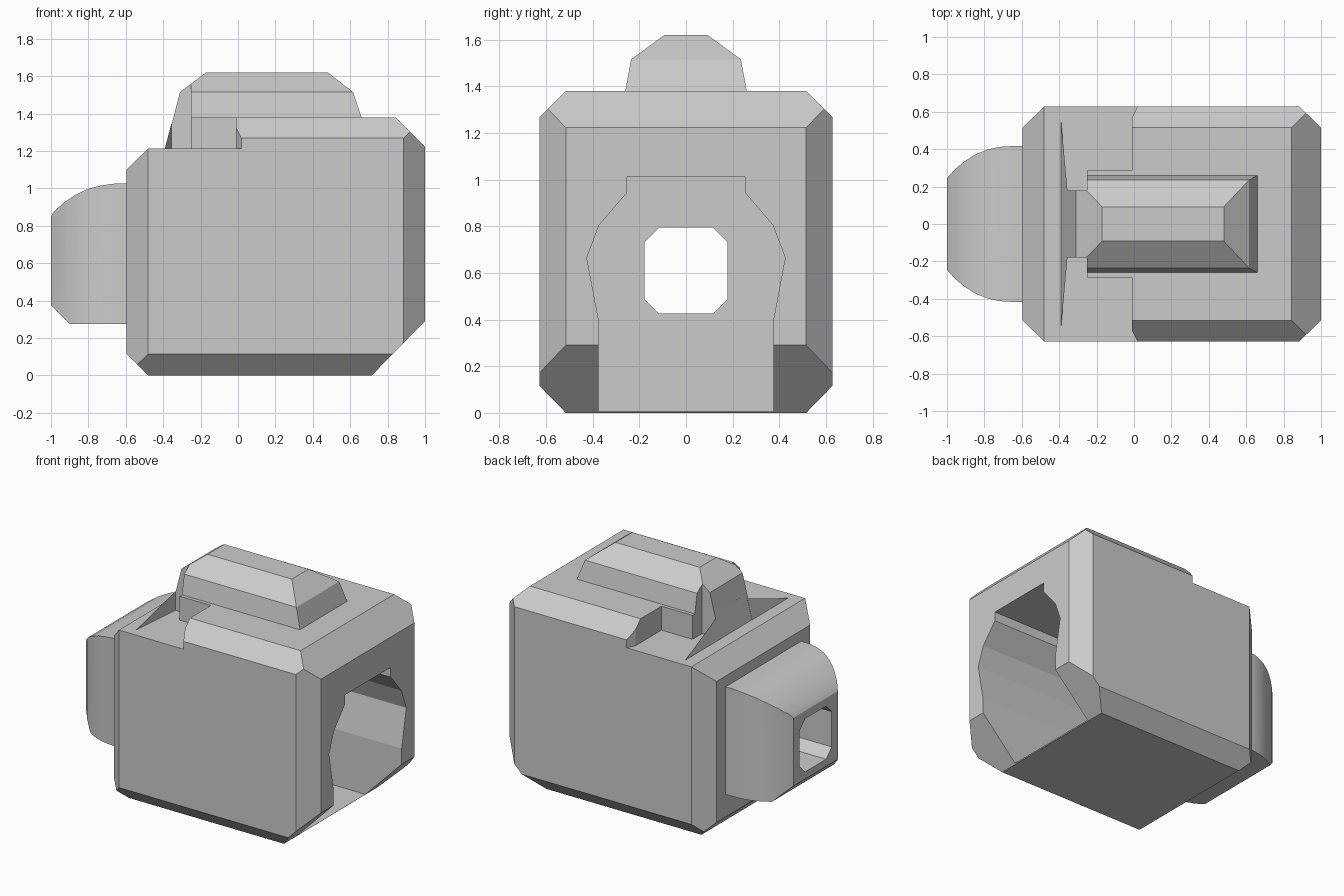
import bpy, bmesh, math
from mathutils import Vector

if "Cube" in bpy.data.objects:
    bpy.data.objects.remove(bpy.data.objects["Cube"], do_unlink=True)

grey = bpy.data.materials.new("plain_grey")
grey.use_nodes = True
grey.diffuse_color = (0.6, 0.6, 0.6, 1)
grey.node_tree.nodes["Principled BSDF"].inputs["Base Color"].default_value = (0.6, 0.6, 0.6, 1)


def finish(name, bm):
    bmesh.ops.recalc_face_normals(bm, faces=bm.faces)
    mesh = bpy.data.meshes.new(name)
    bm.to_mesh(mesh)
    bm.free()
    mesh.materials.append(grey)
    ob = bpy.data.objects.new(name, mesh)
    bpy.context.collection.objects.link(ob)
    return ob


def loft(name, rings):
    """Solid through closed rings that have equal point counts."""
    bm = bmesh.new()
    loops = [[bm.verts.new(p) for p in ring] for ring in rings]
    for a, b in zip(loops, loops[1:]):
        for i in range(len(a)):
            j = (i + 1) % len(a)
            bm.faces.new((a[i], a[j], b[j], b[i]))
    bm.faces.new(loops[0])
    bm.faces.new(loops[-1])
    return finish(name, bm)


def prism(name, axis, pts, lo, hi):
    """Extrude a 2D outline along the given axis."""
    place = {"x": lambda p, d: (d, p[0], p[1]),
             "y": lambda p, d: (p[0], d, p[1]),
             "z": lambda p, d: (p[0], p[1], d)}[axis]
    return loft(name, [[place(p, d) for p in pts] for d in (lo, hi)])


def combine(ob, tool, operation):
    mod = ob.modifiers.new("cut", "BOOLEAN")
    mod.object, mod.operation, mod.solver = tool, operation, "EXACT"
    bpy.context.view_layer.objects.active = ob
    bpy.ops.object.modifier_apply(modifier=mod.name)


def discard(*tools):
    for t in tools:
        bpy.data.objects.remove(t, do_unlink=True)


def mirror_outline(half):
    """Close a right-hand half outline (first coordinate positive) across zero."""
    return half + [(-a, b) for a, b in reversed(half)]


LEDGE, TOP, W, E = 1.213, 1.38, 0.627, 0.515

# Housing: side profile trimmed by chamfered end and plan outlines
housing = prism("housing", "y", [
    (-0.48, 0), (0.715, 0), (1, 0.29), (1, 1.223), (0.843, TOP), (-0.345, TOP),
    (-0.39, LEDGE), (-0.48, LEDGE), (-0.597, 1.1), (-0.597, 0.117)], -0.8, 0.8)
end_trim = prism("end_trim", "x", mirror_outline(
    [(E, 0), (W, 0.115), (W, 1.268), (E, TOP)]), -1.5, 1.5)
plan_trim = prism("plan_trim", "z", [
    (-0.597, -E), (-0.48, -W), (0.885, -W), (1, -E),
    (1, E), (0.885, W), (-0.48, W), (-0.597, E)], -0.5, 2)
combine(housing, end_trim, "INTERSECT")
combine(housing, plan_trim, "INTERSECT")
discard(end_trim, plan_trim)


# Raised top block with sloped sides
def rect(x0, x1, y, z):
    return [(x0, -y, z), (x1, -y, z), (x1, y, z), (x0, y, z)]


top_block = loft("top_block", [
    rect(-0.35, 0.667, 0.264, 1.36), rect(-0.31, 0.615, 0.235, 1.515),
    rect(-0.17, 0.48, 0.092, 1.62)])

# Stepped ledges on both sides of the block
for s in (-1, 1):
    step = prism("step_cutter", "z", [(x, s * y) for x, y in [
        (-0.43, 0.18), (-0.25, 0.18), (-0.25, 0.285), (-0.01, 0.285),
        (-0.01, 0.57), (0.025, 0.64), (0.025, 0.75), (-0.43, 0.75)]], LEDGE, 2)
    combine(housing, step, "DIFFERENCE")
    combine(top_block, step, "DIFFERENCE")
    discard(step)

# Thin flared fins at the foot of the block
fins = []
for s, side in ((-1, "right"), (1, "left")):
    bm = bmesh.new()
    for x, y, z in [(-0.392, 0.575, 1.21), (-0.392, 0.17, 1.21),
                    (-0.355, 0.17, 1.21), (-0.355, 0.17, 1.35)]:
        bm.verts.new((x, s * y, z))
    bmesh.ops.convex_hull(bm, input=bm.verts)
    fins.append(finish("fin_" + side, bm))

# Nose: rounded profile crossed with rounded plan
nose = prism("nose", "y", [
    (-0.55, 0.275), (-0.9, 0.275), (-1, 0.375), (-1, 0.85), (-0.98, 0.88),
    (-0.93, 0.925), (-0.87, 0.965), (-0.8, 0.998), (-0.73, 1.016),
    (-0.66, 1.025), (-0.55, 1.025)], -0.6, 0.6)
half = [(-1, 0.245), (-0.96, 0.29), (-0.91, 0.333), (-0.85, 0.371),
        (-0.78, 0.399), (-0.72, 0.412), (-0.66, 0.416), (-0.55, 0.416)]
nose_plan = prism("nose_plan", "z", half + [(x, -y) for x, y in reversed(half)], 0, 1.5)
combine(nose, nose_plan, "INTERSECT")
discard(nose_plan)

# Open cavity in the end of the housing
cavity = prism("cavity_cutter", "x", mirror_outline(
    [(0.375, 0.006), (0.375, 0.4), (0.425, 0.665), (0.372, 0.805),
     (0.252, 0.945), (0.252, 1.012)]), -0.48, 1.2)
combine(housing, cavity, "DIFFERENCE")

# Eight-sided bore through the nose
bore = prism("bore_cutter", "x", mirror_outline(
    [(0.115, 0.425), (0.177, 0.487), (0.177, 0.733), (0.115, 0.795)]), -1.2, -0.4)
combine(housing, bore, "DIFFERENCE")
combine(nose, bore, "DIFFERENCE")
discard(cavity, bore)

# Smooth only the gentle curves of the nose
bpy.ops.object.select_all(action="DESELECT")
nose.select_set(True)
bpy.context.view_layer.objects.active = nose
bpy.ops.object.shade_smooth_by_angle(angle=math.radians(22))
